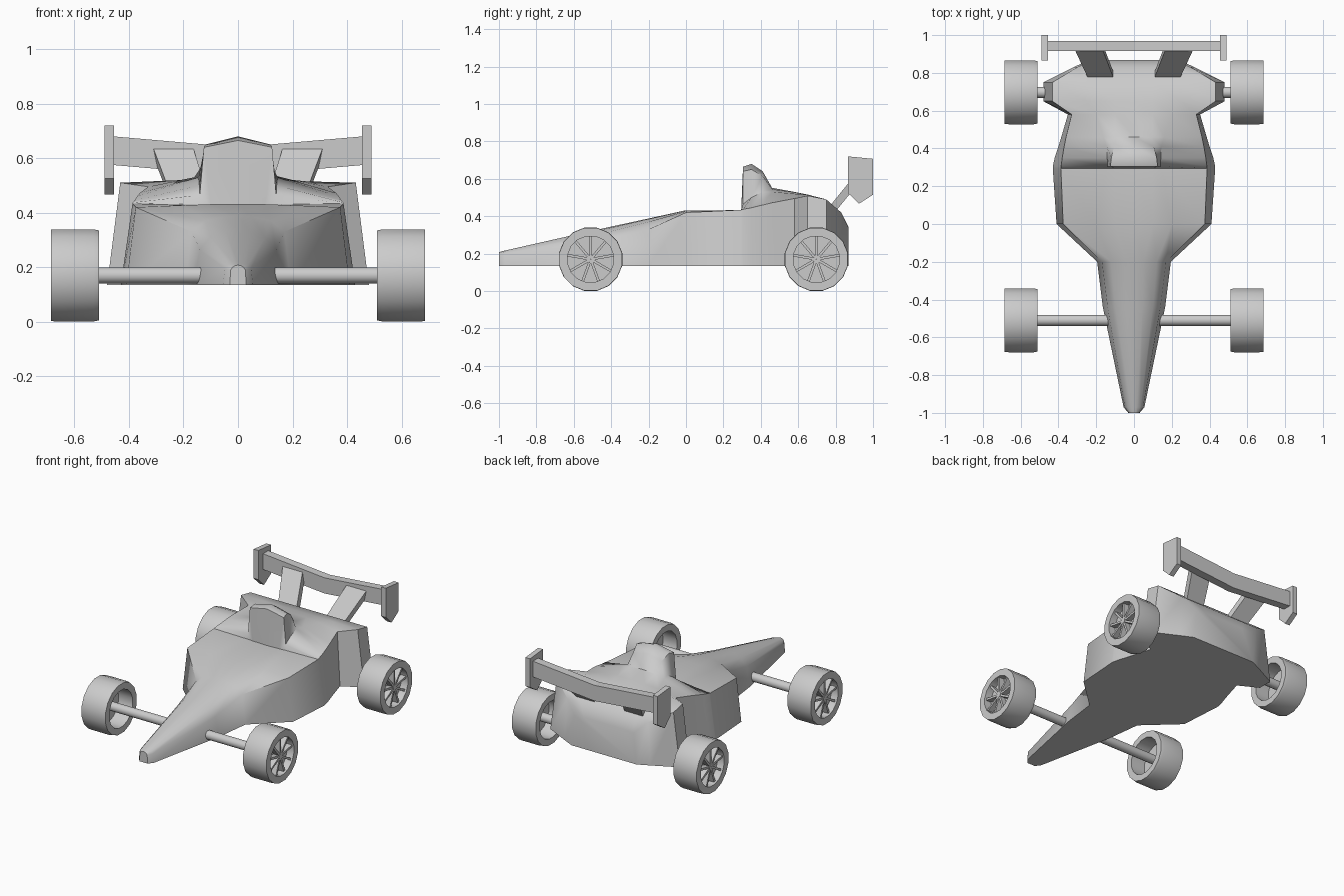
import bpy, bmesh, math
from mathutils import Vector, Matrix

if "Cube" in bpy.data.objects:
    bpy.data.objects.remove(bpy.data.objects["Cube"])


def finish(bm, name, angle=None):
    bmesh.ops.recalc_face_normals(bm, faces=bm.faces)
    me = bpy.data.meshes.new(name)
    bm.to_mesh(me)
    bm.free()
    ob = bpy.data.objects.new(name, me)
    bpy.context.collection.objects.link(ob)
    if angle:
        bpy.ops.object.select_all(action='DESELECT')
        ob.select_set(True)
        bpy.context.view_layer.objects.active = ob
        bpy.ops.object.shade_smooth_by_angle(angle=math.radians(angle))
    return ob


def loft(name, rings, angle=None, closed=False):
    """Skin a list of equal-length point rings; cap the ends or join them up."""
    bm = bmesh.new()
    vs = [[bm.verts.new(p) for p in r] for r in rings]
    n = len(vs[0])
    pairs = list(zip(vs, vs[1:])) + ([(vs[-1], vs[0])] if closed else [])
    for a, b in pairs:
        for i in range(n):
            j = (i + 1) % n
            bm.faces.new((a[i], a[j], b[j], b[i]))
    if not closed:
        bm.faces.new(vs[0])
        bm.faces.new(vs[-1])
    return finish(bm, name, angle)


# Body: y, floor half-width, side top (x, z), deck (x, z), crown (x, z), centre z
FLOOR = 0.135
stations = [
    (-1.0, .03, .027, .19, .02, .20, .01, .206, .208),
    (-.97, .055, .048, .195, .035, .21, .015, .214, .216),
    (-.44, .165, .14, .265, .10, .31, .045, .33, .336),
    (-.20, .195, .17, .33, .12, .37, .05, .385, .388),
    (0.0, .41, .375, .42, .20, .427, .10, .431, .432),
    (.295, .43, .387, .434, .145, .43, .10, .428, .425),
    (.305, .43, .386, .437, .14, .465, .125, .64, .665),
    (.35, .42, .38, .445, .142, .50, .12, .65, .68),
    (.41, .40, .37, .46, .145, .53, .105, .615, .64),
    (.46, .385, .36, .472, .16, .53, .095, .545, .552),
    (.58, .35, .33, .495, .20, .52, .10, .528, .53),
    (.65, .48, .432, .51, .25, .515, .10, .516, .516),
    (.75, .48, .432, .49, .25, .49, .10, .49, .49),
    (.83, .32, .30, .42, .20, .42, .10, .42, .42),
    (.868, .24, .22, .34, .15, .345, .08, .345, .345),
]
rings = []
for y, wb, wt, zt, w1, z1, w2, z2, zc in stations:
    half = [(wb, FLOOR), (wt, zt), (w1, z1), (w2, z2)]
    prof = half + [(0, zc)] + [(-x, z) for x, z in reversed(half)]
    rings.append([(x, y, z) for x, z in prof])
loft("body", rings, 48)

# Rear wing blade, dipping at the middle
loft("wing_blade", [[(x, .915, z), (x, .97, z), (x, .97, z + .105), (x, .915, z + .105)]
                    for x, z in ((-.46, .575), (0, .535), (.46, .575))])

plate = [(.865, .72), (1.0, .707), (1.0, .515), (.925, .467), (.865, .525)]
for s, side in ((-1, "left"), (1, "right")):
    # Wing end plates and leaning struts
    loft("wing_end_plate_" + side,
         [[(s * x, y, z) for y, z in plate] for x in (.455, .49)])
    loft("wing_strut_" + side, [
        [(s * a, y, z), (s * b, y, z), (s * b, y + .03, z - .03), (s * a, y + .03, z - .03)]
        for a, b, y, z in ((.105, .24, .765, .45), (.165, .312, .92, .64))])


def lathe(name, profile, centre, side, n=16, angle=40):
    """Turn a closed (x, radius) profile about the wheel axle."""
    rr = []
    for i in range(n):
        a = 2 * math.pi * (i + .5) / n
        rr.append([(side * x, centre[0] + r * math.sin(a), centre[1] + r * math.cos(a))
                   for x, r in profile])
    return loft(name, rr, angle, closed=True)


def spokes(name, centre, side, count=9):
    bm = bmesh.new()
    for i in range(count):
        rot = Matrix.Rotation(2 * math.pi * i / count, 4, 'X')
        m = (Matrix.Translation((side * .652, centre[0], centre[1])) @ rot
             @ Matrix.Translation((0, 0, .072)) @ Matrix.Diagonal((.04, .014, .115, 1)))
        bmesh.ops.create_cube(bm, size=1, matrix=m)
    return finish(bm, name)


# Wheels and axles
for end, cy, inner in (("front", -.51, .12), ("rear", .697, .40)):
    for s, side in ((-1, "left"), (1, "right")):
        tag = end + "_" + side
        c = (cy, .17)
        lathe("tyre_" + tag, [(.51, .125), (.51, .168), (.53, .1725), (.66, .1725),
                              (.685, .171), (.685, .125)], c, s)
        lathe("rim_disc_" + tag, [(.615, .002), (.615, .128), (.635, .128), (.635, .002)], c, s)
        spokes("spokes_" + tag, c, s)
        lathe("hub_" + tag, [(.63, .001), (.63, .02), (.675, .018), (.675, .001)], c, s, 12)
        lathe("axle_" + tag, [(inner, .001), (inner, .03), (.62, .03), (.62, .001)], c, s, 12)
